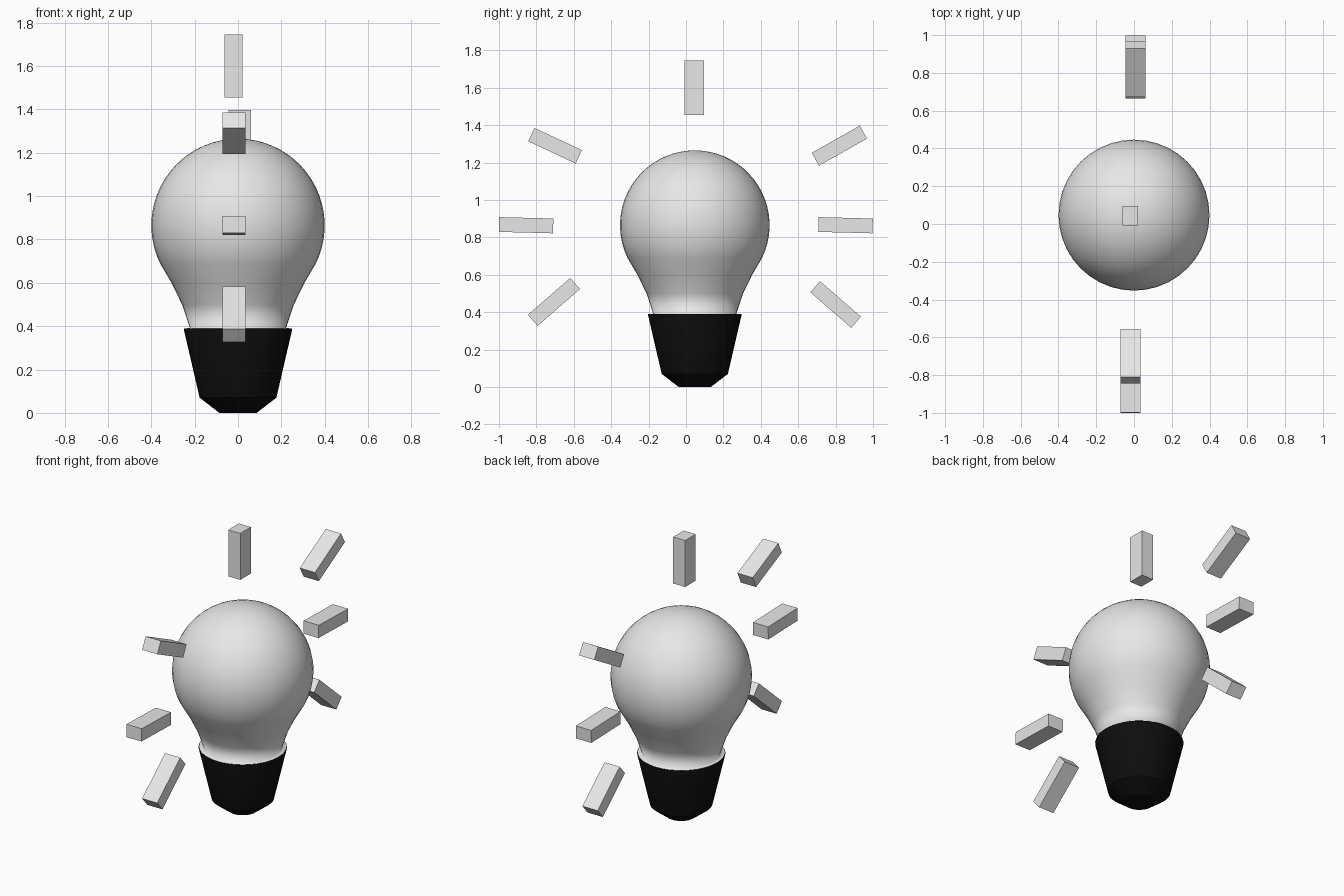
import bpy, bmesh, math
from mathutils import Matrix

if "Cube" in bpy.data.objects:
    bpy.data.objects.remove(bpy.data.objects["Cube"])


def material(name, rgb):
    m = bpy.data.materials.new(name)
    m.diffuse_color = (*rgb, 1)
    m.use_nodes = True
    m.node_tree.nodes["Principled BSDF"].inputs["Base Color"].default_value = m.diffuse_color
    return m


WHITE = material("soft_white", (0.8, 0.8, 0.8))
BLACK = material("black", (0.004, 0.004, 0.004))
CENTRE_Y = 0.047


def finish(name, bm, mat):
    bmesh.ops.recalc_face_normals(bm, faces=bm.faces)
    mesh = bpy.data.meshes.new(name)
    bm.to_mesh(mesh)
    bm.free()
    ob = bpy.data.objects.new(name, mesh)
    bpy.context.collection.objects.link(ob)
    mesh.materials.append(mat)
    return ob


def lathe(name, profile, mat, segments=40):
    """Revolve (radius, z) points around the bulb axis."""
    bm = bmesh.new()
    verts = [bm.verts.new((r, 0, z)) for r, z in profile]
    edges = [bm.edges.new(pair) for pair in zip(verts, verts[1:])]
    bmesh.ops.spin(bm, geom=verts + edges, axis=(0, 0, 1), cent=(0, 0, 0),
                   angle=math.tau, steps=segments, use_duplicate=False)
    bmesh.ops.remove_doubles(bm, verts=bm.verts, dist=1e-4)
    bmesh.ops.translate(bm, verts=bm.verts, vec=(0, CENTRE_Y, 0))
    return finish(name, bm, mat)


def bar(name, centre, size, angle=0):
    """Box tilted about x, angle measured in the y-z plane."""
    bm = bmesh.new()
    bmesh.ops.create_cube(bm, size=1, matrix=Matrix.Translation(centre)
                          @ Matrix.Rotation(math.radians(angle), 4, 'X')
                          @ Matrix.Diagonal((*size, 1)))
    return finish(name, bm, WHITE)


# Glass: spherical crown, tapering neck, small ledge over the base
R, ZC = 0.4, 0.865
glass_profile = [(R * math.sin(a), ZC + R * math.cos(a))
                 for a in (math.radians(116) * i / 20 for i in range(21))]
glass_profile += [(0.307, 0.6), (0.258, 0.5), (0.222, 0.391), (0.248, 0.39)]
glass = lathe("glass_bulb", glass_profile, WHITE)
glass.data.shade_smooth()

# Base: tapered cap with a chamfered foot
base = lathe("bulb_base", [(0.249, 0.389), (0.25, 0.385), (0.177, 0.07),
                           (0.086, 0), (0, 0)], BLACK)
bpy.context.view_layer.objects.active = base
base.select_set(True)
bpy.ops.object.shade_smooth_by_angle(angle=math.radians(30))

# Light rays around the bulb: x, y, z, length, tilt
bar("top_ray", (-0.02, 0.044, 1.6), (0.083, 0.104, 0.29))
rays = {
    "front_upper_ray": (-0.018, -0.70, 1.29, 0.28, -25),
    "front_middle_ray": (-0.018, -0.855, 0.865, 0.29, -1.5),
    "front_lower_ray": (-0.018, -0.706, 0.455, 0.30, 41),
    "back_upper_ray": (0.008, 0.82, 1.29, 0.295, 29.5),
    "back_middle_ray": (0.008, 0.853, 0.865, 0.29, -1.5),
    "back_lower_ray": (0.008, 0.80, 0.441, 0.29, -41),
}
for name, (x, y, z, length, tilt) in rays.items():
    bar(name, (x, y, z), (0.105, length, 0.079), tilt)
